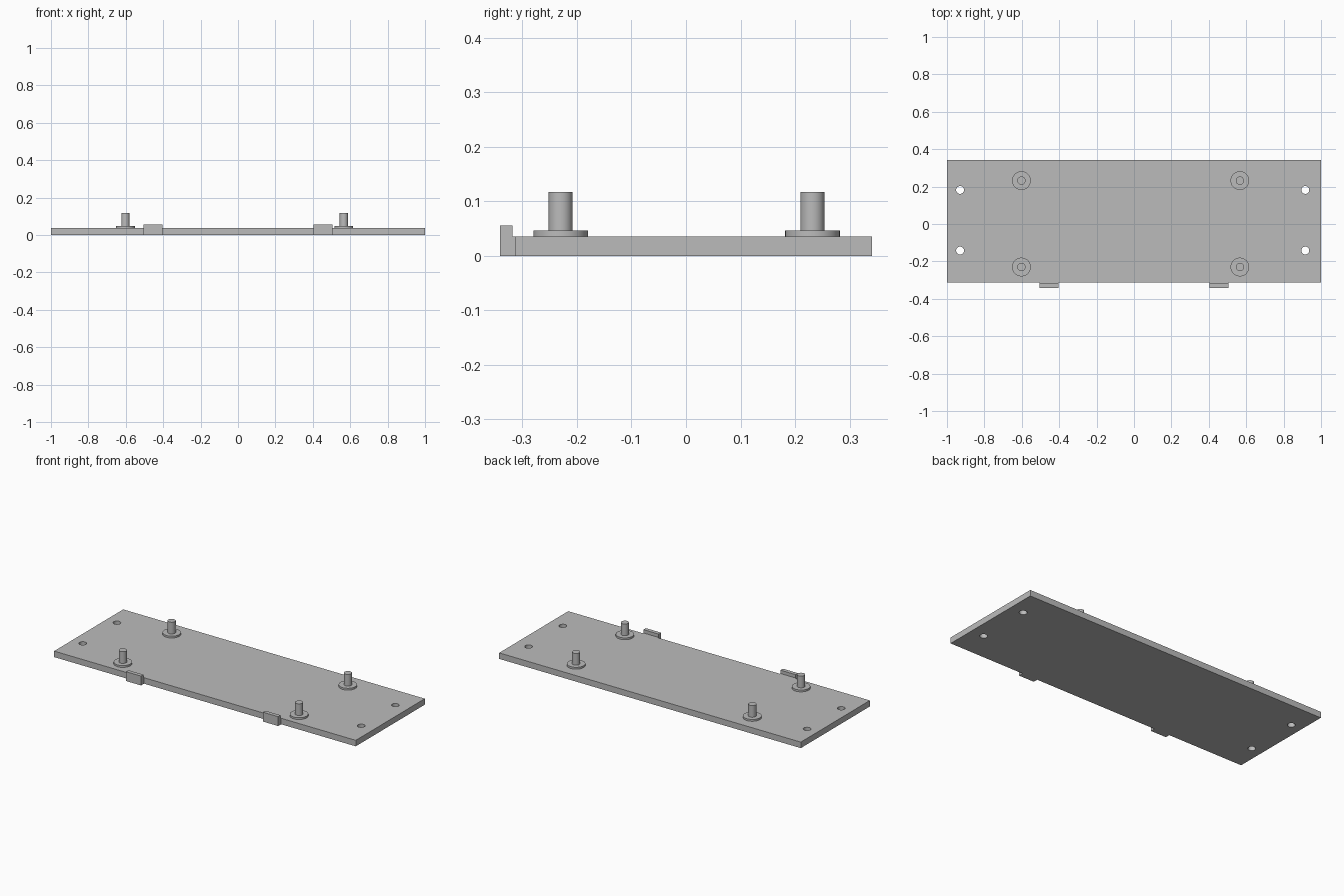
import bpy

cube = bpy.data.objects.get("Cube")
if cube:
    bpy.data.objects.remove(cube, do_unlink=True)

grey = bpy.data.materials.new("plain grey")
grey.use_nodes = True
GREY = (0.5, 0.5, 0.5, 1)
grey.diffuse_color = GREY
grey.node_tree.nodes["Principled BSDF"].inputs["Base Color"].default_value = GREY

THICK = 0.036
FRONT, BACK = -0.313, 0.341


def box(name, low, high):
    centre = [(a + b) / 2 for a, b in zip(low, high)]
    bpy.ops.mesh.primitive_cube_add(size=1, location=centre)
    ob = bpy.context.object
    ob.name = name
    ob.scale = [b - a for a, b in zip(low, high)]
    bpy.ops.object.transform_apply(location=False, rotation=False, scale=True)
    ob.data.materials.append(grey)
    return ob


def cylinder(name, x, y, radius, bottom, top):
    bpy.ops.mesh.primitive_cylinder_add(
        vertices=48, radius=radius, depth=top - bottom,
        location=(x, y, (bottom + top) / 2))
    ob = bpy.context.object
    ob.name = name
    ob.data.materials.append(grey)
    bpy.ops.object.shade_smooth_by_angle()
    return ob


# Base plate with four drilled screw holes
plate = box("base_plate", (-1, FRONT, 0), (1, BACK, THICK))
for x in (-0.93, 0.916):
    for y in (-0.142, 0.182):
        drill = cylinder("hole_cutter", x, y, 0.021, -0.05, 0.1)
        cut = plate.modifiers.new("screw_hole", "BOOLEAN")
        cut.object = drill
        cut.solver = "EXACT"
        drill.hide_render = True
        drill.hide_set(True)

# Mounting pins, each on a wide collar
for x in (-0.602, 0.566):
    for y in (-0.23, 0.232):
        cylinder("pin_collar", x, y, 0.05, THICK, 0.047)
        cylinder("mounting_pin", x, y, 0.022, 0.047, 0.117)

# Front clips: upright tab joined to the plate edge by a short bridge
for side in (-1, 1):
    left, right = sorted((side * 0.404, side * 0.505))
    box("clip_tab", (left, -0.341, 0), (right, -0.318, 0.056))
    box("clip_bridge", (left, -0.318, 0), (right, FRONT, THICK))
